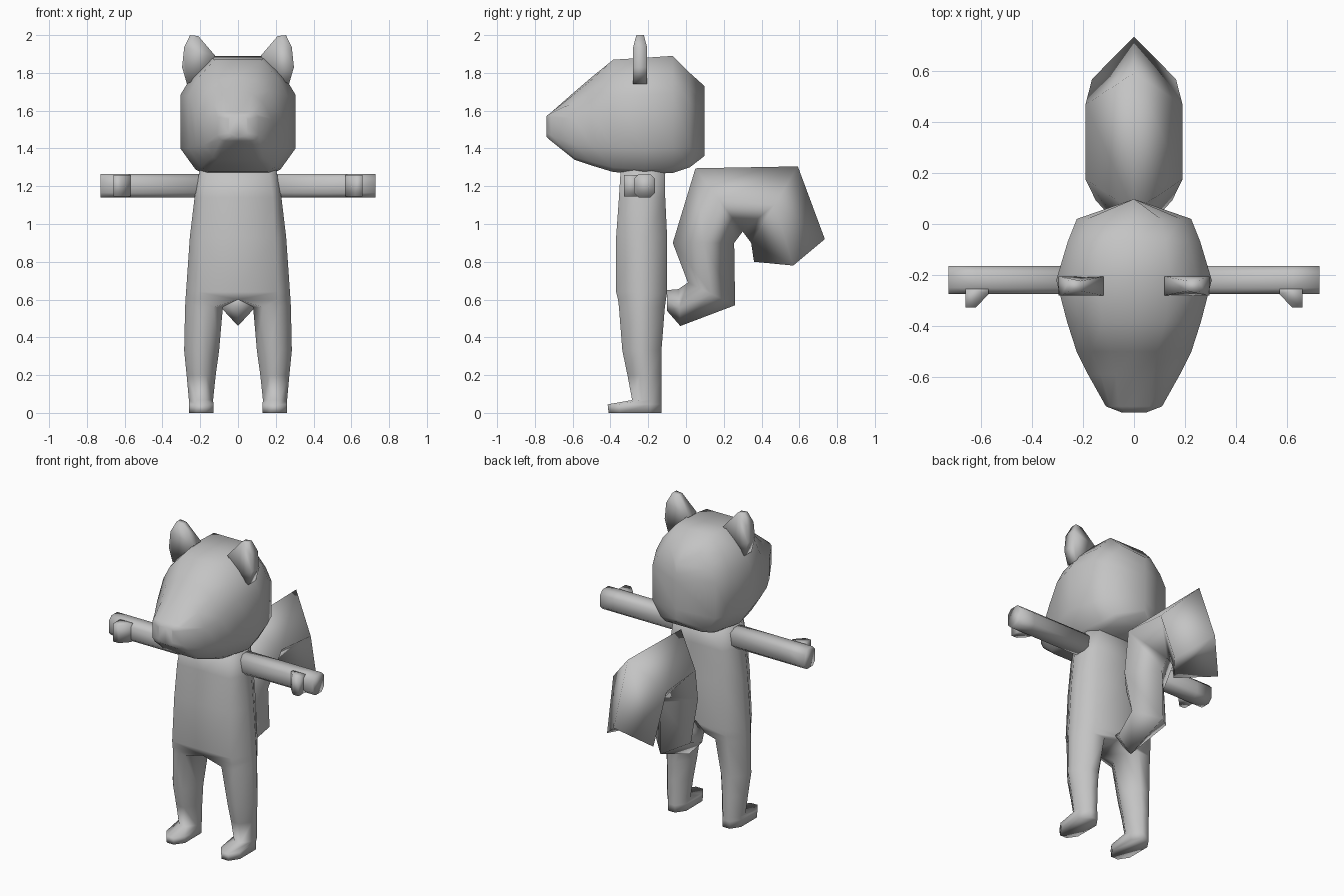
import bpy, bmesh
from mathutils import Vector

if "Cube" in bpy.data.objects:
    bpy.data.objects.remove(bpy.data.objects["Cube"])

grey = bpy.data.materials.new("plain grey")
grey.diffuse_color = (0.55, 0.55, 0.55, 1)
grey.use_nodes = True
grey.node_tree.nodes["Principled BSDF"].inputs["Base Color"].default_value = grey.diffuse_color


def finish(name, bm, mirror=False):
    bmesh.ops.remove_doubles(bm, verts=bm.verts, dist=0.0005)
    bmesh.ops.recalc_face_normals(bm, faces=bm.faces)
    if mirror:  # open the half mesh on the centre plane
        inner = [f for f in bm.faces if all(abs(v.co.x) < 1e-4 for v in f.verts)]
        bmesh.ops.delete(bm, geom=inner, context='FACES')
    me = bpy.data.meshes.new(name)
    bm.to_mesh(me)
    bm.free()
    me.materials.append(grey)
    ob = bpy.data.objects.new(name, me)
    bpy.context.collection.objects.link(ob)
    if mirror:
        m = ob.modifiers.new("mirror", 'MIRROR')
        m.use_clip = True
    return ob


def loft(name, rings, mirror=False):
    """Skin a row of equal-length rings and cap both ends."""
    bm = bmesh.new()
    rows = [[bm.verts.new(p) for p in r] for r in rings]
    n = len(rows[0])
    for a, b in zip(rows, rows[1:]):
        for i in range(n):
            j = (i + 1) % n
            bm.faces.new((a[i], a[j], b[j], b[i]))
    bm.faces.new(rows[0])
    bm.faces.new(rows[-1])
    return finish(name, bm, mirror)


# Torso and legs: one half from sole to neck, mirrored
# z, inner x, outer x, front y, back y, inner chamfer, outer chamfer x and y
def body_ring(z, xi, xo, yf, yb, ci, cx, cy):
    cyi = min(ci * 1.4, cy)
    return [(xi + ci, yf, z), (xo - cx, yf, z), (xo, yf + cy, z), (xo, yb - cy, z),
            (xo - cx, yb, z), (xi + ci, yb, z), (xi, yb - cyi, z), (xi, yf + cyi, z)]


loft("body_and_legs", [body_ring(*r) for r in (
    (0.00, 0.13, 0.26, -0.41, -0.13, 0.04, 0.04, 0.06),
    (0.045, 0.13, 0.26, -0.415, -0.13, 0.04, 0.04, 0.06),
    (0.068, 0.132, 0.26, -0.285, -0.13, 0.04, 0.04, 0.05),
    (0.20, 0.118, 0.272, -0.31, -0.13, 0.05, 0.05, 0.065),
    (0.33, 0.10, 0.285, -0.337, -0.13, 0.06, 0.06, 0.08),
    (0.56, 0.08, 0.28, -0.355, -0.112, 0.05, 0.065, 0.095),
    (0.60, 0.00, 0.278, -0.36, -0.106, 0.0, 0.065, 0.10),
    (0.64, 0.00, 0.275, -0.37, -0.10, 0.0, 0.065, 0.105),
    (0.93, 0.00, 0.255, -0.37, -0.10, 0.0, 0.06, 0.105),
    (1.14, 0.00, 0.23, -0.355, -0.11, 0.0, 0.045, 0.085),
    (1.30, 0.00, 0.20, -0.345, -0.11, 0.0, 0.04, 0.07))], mirror=True)

# Head: sections from the muzzle to the back ridge, as (x, z) fractions
low = [(1, .22), (.74, .04), (.6, 0), (0, 0)]
tip = [(0, 1), (.55, 1), (.85, .97), (1, .85), (1, .2), (.85, .04), (.6, 0), (0, 0)]
snout = [(0, 1), (.4, .97), (.73, .85), (1, .60)] + low
skull = [(0, 1), (.47, 1), (.82, .83), (1, .68)] + low


def head_ring(shape, y, w, lo, hi):
    full = shape + [(-x, z) for x, z in shape[-2:0:-1]]
    return [(x * w, y, lo + z * (hi - lo)) for x, z in full]


loft("head", [head_ring(*r) for r in (
    (tip, -0.738, 0.05, 1.46, 1.572), (tip, -0.715, 0.11, 1.44, 1.59),
    (snout, -0.59, 0.18, 1.34, 1.70), (snout, -0.50, 0.225, 1.31, 1.777),
    (skull, -0.385, 0.262, 1.275, 1.87), (skull, -0.22, 0.305, 1.265, 1.88),
    (skull, -0.07, 0.26, 1.27, 1.89), (skull, 0.02, 0.224, 1.30, 1.80),
    (skull, 0.098, 0.0, 1.36, 1.73))])

# Ears: flat leaf profile, thinner at the tip
ear = [(.254, 2.0), (.21, 1.995), (.12, 1.89), (.20, 1.78), (.27, 1.74),
       (.296, 1.83), (.285, 1.935)]
for side, s in (("right", 1), ("left", -1)):
    rings = []
    for d in (-1, 1):
        rings.append([(s * x, -0.243 + d * (0.02 if z > 1.95 else 0.037), z)
                      for x, z in ear])
    loft(side + "_ear", rings)

    # Arms: chamfered bars with a thumb wedge
    sec = [(-.275, 1.165), (-.275, 1.24), (-.25, 1.265), (-.19, 1.265),
           (-.165, 1.24), (-.165, 1.165), (-.19, 1.14), (-.25, 1.14)]
    loft(side + "_arm", [[(s * x, y, z) for y, z in sec] for x in (0.15, 0.62, 0.727)])
    thumb = [(.57, -.25), (.57, -.275), (.62, -.327), (.66, -.327), (.66, -.25)]
    loft(side + "_thumb", [[(s * x, y, z) for x, y in thumb] for z in (1.145, 1.26)])

# Tail: diamond sections between inner and outer edge (y, z), half width, side shift
tail = (((-.10, .54), (-.10, .65), .06, (0, 0)), ((-.03, .46), (-.04, .655), .09, (0, 0)),
        ((.26, .57), (.01, .69), .13, (0, 0)), ((.255, .90), (-.07, .90), .15, (0, 0)),
        ((.30, .96), (.05, 1.295), .19, (0, 0)), ((.345, .90), (.592, 1.305), .19, (0, 0)),
        ((.36, .80), (.735, .92), .165, (.02, -.08)))
rings = []
for a, b, w, shift in tail:
    a, b = Vector((0, *a)), Vector((0, *b))
    mid = (a + b) / 2 + Vector((0, *shift))
    rings.append([a, mid + Vector((w, 0, 0)), b, mid - Vector((w, 0, 0))])
loft("tail", rings)

# Soft shading with only the sharpest creases kept
bpy.ops.object.select_all(action='DESELECT')
for ob in bpy.context.scene.objects:
    ob.select_set(True)
    bpy.context.view_layer.objects.active = ob
bpy.ops.object.shade_smooth_by_angle(angle=1.75)
